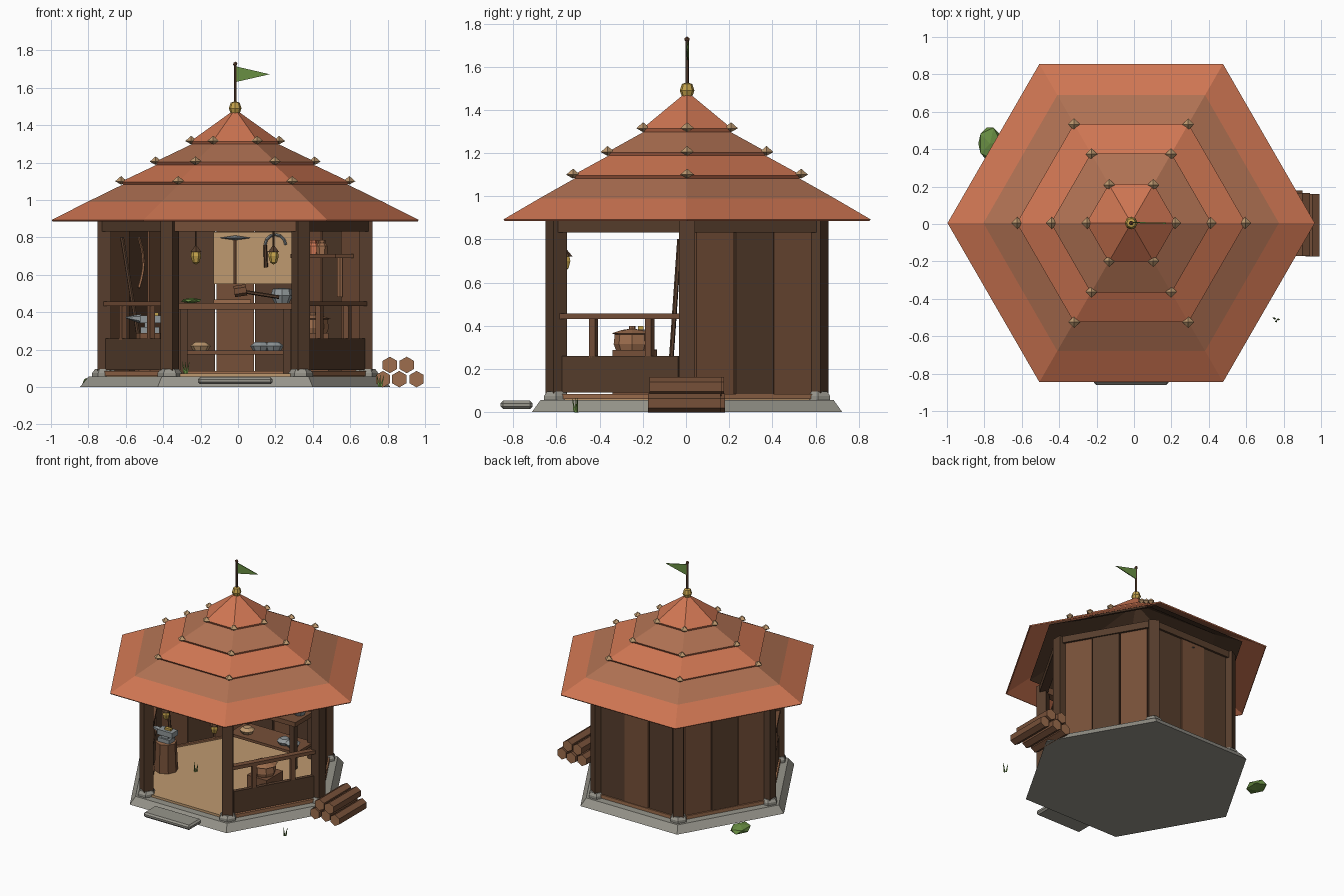
import bpy, bmesh, math
from mathutils import Vector, Matrix

if "Cube" in bpy.data.objects:
    bpy.data.objects.remove(bpy.data.objects["Cube"])

CX, CY = -0.015, 0.005
AP = 0.606            # distance from centre to each wall line


def mat(name, r, g, b):
    m = bpy.data.materials.new(name)
    m.diffuse_color = (r, g, b, 1)
    m.use_nodes = True
    m.node_tree.nodes["Principled BSDF"].inputs["Base Color"].default_value = m.diffuse_color
    return m


ROOF = mat("terracotta", 0.62, 0.18, 0.085)
FADED = mat("faded_terracotta", 0.43, 0.165, 0.085)
DARK = mat("dark_wood", 0.095, 0.048, 0.026)
MID = mat("mid_wood", 0.18, 0.08, 0.04)
LIGHT = mat("light_wood", 0.34, 0.155, 0.075)
TAN = mat("pale_wood", 0.52, 0.32, 0.16)
STONE = mat("stone", 0.31, 0.30, 0.26)
IRON = mat("iron", 0.28, 0.31, 0.32)
GOLD = mat("brass", 0.55, 0.36, 0.07)
GREEN = mat("leaf_green", 0.14, 0.27, 0.055)


def finish(name, bm, *mats):
    bmesh.ops.recalc_face_normals(bm, faces=bm.faces)
    me = bpy.data.meshes.new(name)
    bm.to_mesh(me)
    bm.free()
    ob = bpy.data.objects.new(name, me)
    for m in mats:
        me.materials.append(m)
    bpy.context.collection.objects.link(ob)
    return ob


def box(name, loc, size, m, rz=0.0, ry=0.0):
    bm = bmesh.new()
    bmesh.ops.create_cube(bm, size=1, matrix=Matrix.Translation(loc)
                          @ Matrix.Rotation(rz, 4, 'Z') @ Matrix.Rotation(ry, 4, 'Y')
                          @ Matrix.Diagonal((*size, 1)))
    return finish(name, bm, m)


def rod(name, a, b, r1, m, r2=None, n=6, end=None):
    """Tapered prism from point a to point b, optionally with its own end colour."""
    a, b = Vector(a), Vector(b)
    d = b - a
    bm = bmesh.new()
    bmesh.ops.create_cone(bm, cap_ends=True, segments=n, radius1=r1,
                          radius2=r1 if r2 is None else r2, depth=d.length,
                          matrix=Matrix.Translation((a + b) / 2)
                          @ d.to_track_quat('Z', 'Y').to_matrix().to_4x4())
    if end:
        for f in bm.faces:
            if abs(f.normal.dot(d.normalized())) > 0.9:
                f.material_index = 1
    return finish(name, bm, m, *([end] if end else []))


def lathe(name, profile, loc, mats, n=6, rule=None, start=0.0):
    """Stack of n-sided rings from (radius, height) pairs; rule(band) picks the colour."""
    bm = bmesh.new()
    rings = [[bm.verts.new((loc[0] + r * math.cos(start + math.tau * k / n),
                            loc[1] + r * math.sin(start + math.tau * k / n), loc[2] + z))
              for k in range(n)] for r, z in profile]
    for i in range(len(rings) - 1):
        for k in range(n):
            f = bm.faces.new((rings[i][k], rings[i][(k + 1) % n],
                              rings[i + 1][(k + 1) % n], rings[i + 1][k]))
            f.material_index = rule(i) if rule else 0
    bmesh.ops.remove_doubles(bm, verts=bm.verts, dist=0.0005)
    return finish(name, bm, *mats)


def blob(name, loc, size, m, sub=1):
    bm = bmesh.new()
    bmesh.ops.create_icosphere(bm, subdivisions=sub, radius=1,
                               matrix=Matrix.Translation(loc) @ Matrix.Diagonal((*size, 1)))
    return finish(name, bm, m)


def wall_pos(deg, t, n, z):
    a = math.radians(deg)
    return (CX + (AP + n) * math.cos(a) - t * math.sin(a),
            CY + (AP + n) * math.sin(a) + t * math.cos(a), z)


def wall_box(name, deg, t, n, z0, z1, width, depth, m):
    return box(name, wall_pos(deg, t, n, (z0 + z1) / 2), (depth, width, z1 - z0), m,
               math.radians(deg))


def corner(k, r, z):
    a = math.radians(60 * k)
    return (CX + r * math.cos(a), CY + r * math.sin(a), z)


# Stone base and plank floor
lathe("stone_base", [(0, 0), (0.83, 0), (0.785, 0.055), (0, 0.055)], (CX, CY, 0), [STONE])
lathe("floor", [(0, 0.05), (0.72, 0.05), (0.72, 0.072), (0, 0.072)], (CX, CY, 0), [TAN])
step = box("stone_step", (-0.015, -0.785, 0.034), (0.40, 0.15, 0.038), STONE)
bev = step.modifiers.new("bevel", 'BEVEL')
bev.width, bev.segments = 0.012, 1

# Corner posts with footings
for k in range(6):
    lathe("post_footing", [(0, 0.05), (0.065, 0.05), (0.065, 0.075), (0.05, 0.095), (0, 0.095)],
          corner(k, 0.70, 0), [STONE])
    box("post", corner(k, 0.70, 0.485), (0.07, 0.075, 0.80), DARK, math.radians(60 * k))

# Beams around the top and sills around the floor
for deg in range(30, 390, 60):
    wall_box("top_beam", deg, 0, 0, 0.832, 0.885, 0.69, 0.06, MID if deg == 270 else DARK)
    if deg != 270:
        wall_box("sill", deg, 0, 0, 0.06, 0.085, 0.63, 0.05, LIGHT)

# Three plank-covered walls
for deg in (30, 90, 150):
    for i in range(3):
        wall_box("wall_plank", deg, (i - 1) * 0.207, (i % 2) * 0.006, 0.078, 0.835,
                 0.20, 0.028, DARK if (i == 1) != (deg == 90) else MID)
box("tool_board", (0.08, CY + 0.575, 0.69), (0.42, 0.01, 0.28), TAN)

# Two half-open sides with low panel, rail and balusters
for deg in (210, 330):
    wall_box("low_panel", deg, 0, 0, 0.09, 0.26, 0.62, 0.03, DARK)
    wall_box("hand_rail", deg, 0, 0, 0.432, 0.458, 0.64, 0.045, MID)
    for t in (-0.15, 0.15):
        wall_box("baluster", deg, t, 0, 0.25, 0.44, 0.032, 0.03, MID)

# Tiered roof and dark inner lining
profile = [(0.975, 0.885), (0.982, 0.893), (0.79, 0.99), (0.60, 1.083), (0.612, 1.097),
           (0.42, 1.188), (0.43, 1.203), (0.232, 1.298), (0.24, 1.313), (0, 1.485)]
lathe("roof", profile, (CX, CY, 0), [ROOF, FADED], rule=lambda i: 1 if i in (2, 6) else 0)
lathe("roof_lining", [(0.80, 0.965), (0.60, 1.06), (0, 1.43)], (CX, CY, 0), [DARK])
for r, z in ((0.61, 1.10), (0.425, 1.205), (0.235, 1.315)):
    for k in range(6):
        lathe("roof_stud", [(0, -0.018), (0.032, 0), (0, 0.028)], corner(k, r, z), [TAN], n=4)

# Finial, pole and pennant
lathe("finial", [(0, -0.035), (0.024, -0.028), (0.034, 0), (0.024, 0.03), (0, 0.038)],
      (CX, CY, 1.49), [GOLD], n=8)
rod("flag_pole", (CX, CY, 1.5), (CX, CY, 1.725), 0.008, DARK)
blob("pole_knob", (CX, CY, 1.727), (0.013,) * 3, MID)
bm = bmesh.new()
flag = bm.faces.new([bm.verts.new(p) for p in
                     ((CX, CY, 1.715), (CX, CY, 1.63), (0.17, CY - 0.004, 1.672))])
ex = bmesh.ops.extrude_face_region(bm, geom=[flag])
bmesh.ops.translate(bm, vec=(0, 0.006, 0),
                    verts=[v for v in ex["geom"] if isinstance(v, bmesh.types.BMVert)])
finish("pennant", bm, GREEN)

# Lanterns under the front beam
for x in (-0.225, 0.19):
    rod("lantern_hook", (x, -0.56, 0.74), (x, -0.58, 0.84), 0.005, DARK)
    lathe("lantern", [(0, 0.655), (0.018, 0.665), (0.028, 0.70), (0.022, 0.725), (0, 0.725)],
          (x, -0.56, 0), [GOLD])
    rod("lantern_cap", (x, -0.56, 0.722), (x, -0.56, 0.755), 0.034, DARK, 0.006)

# Workbench along the back wall
box("bench_top", (-0.015, 0.42, 0.432), (0.62, 0.28, 0.035), MID)
box("bench_shelf", (-0.015, 0.43, 0.185), (0.58, 0.22, 0.02), MID)
for x in (-0.29, 0.26):
    for y in (0.31, 0.53):
        box("bench_leg", (x, y, 0.245), (0.04, 0.04, 0.35), DARK)
box("cutting_board", (-0.03, 0.40, 0.458), (0.20, 0.12, 0.018), LIGHT)
blob("herbs", (-0.25, 0.40, 0.462), (0.06, 0.05, 0.015), GREEN)
rod("mallet_head", (-0.02, 0.34, 0.51), (0.045, 0.34, 0.52), 0.03, MID)
rod("mallet_handle", (0.03, 0.34, 0.51), (0.22, 0.34, 0.48), 0.01, DARK)
lathe("bench_pot", [(0, 0), (0.04, 0), (0.06, 0.04), (0.05, 0.075), (0, 0.08)],
      (0.235, 0.42, 0.45), [IRON], n=8)
for i, x in enumerate((-0.20, 0.12, 0.19)):
    lathe("shelf_bowl", [(0, 0), (0.04, 0), (0.055, 0.025), (0.03, 0.045), (0, 0.045)],
          (x, 0.40, 0.195), [IRON if i else TAN], n=8)

# Tools hung on the board
rod("pick_handle", (-0.015, 0.565, 0.55), (-0.015, 0.565, 0.80), 0.009, MID)
lathe("pick_head", [(0, 0), (0.085, 0.012), (0, 0.025)], (-0.015, 0.56, 0.785), [IRON], n=4)
arc = [(0.20 + 0.055 * math.cos(a), 0.56, 0.76 + 0.055 * math.sin(a))
       for a in (i * math.pi / 6 for i in range(7))]
for a, b in zip(arc, arc[1:]):
    rod("sickle_blade", a, b, 0.007, IRON, n=4)
rod("sickle_handle", arc[-1], (0.15, 0.56, 0.64), 0.01, DARK)

# Bow on the back-left wall and leaning staff
bow = [wall_pos(150, 0.05 - 0.05 * math.sin(i * math.pi / 6), -0.04, 0.53 + 0.045 * i)
       for i in range(7)]
for a, b in zip(bow, bow[1:]):
    rod("bow", a, b, 0.008, LIGHT, n=5)
rod("leaning_staff", (-0.50, -0.08, 0.075), (-0.62, -0.03, 0.80), 0.011, DARK)

# Jar shelf and hanging tool on the back-right wall
wall_box("jar_shelf", 30, 0, -0.07, 0.69, 0.71, 0.48, 0.11, MID)
for i, t in enumerate((0.16, 0.09, 0.0)):
    lathe("jar", [(0, 0), (0.028, 0), (0.03, 0.045), (0.018, 0.06), (0.02, 0.075), (0, 0.075)],
          wall_pos(30, t, -0.07, 0.71), [(TAN, ROOF, LIGHT)[i]])
wall_box("hanging_paddle", 30, -0.12, -0.03, 0.48, 0.70, 0.035, 0.015, LIGHT)

# Anvil on a stump
SX, SY = -0.47, -0.21
rod("stump", (SX, SY, 0.07), (SX, SY, 0.29), 0.085, MID, 0.075, n=8, end=LIGHT)
box("anvil_foot", (SX, SY, 0.305), (0.10, 0.07, 0.03), IRON)
box("anvil_waist", (SX, SY, 0.33), (0.06, 0.045, 0.03), IRON)
box("anvil_face", (SX + 0.01, SY, 0.362), (0.13, 0.07, 0.04), IRON)
rod("anvil_horn", (SX - 0.05, SY, 0.365), (SX - 0.13, SY, 0.372), 0.025, IRON, 0.004)
box("brass_ingot", (SX + 0.02, SY, 0.39), (0.05, 0.025, 0.016), GOLD)

# Crate and lidded pot behind the right rail
box("crate", (0.40, -0.24, 0.18), (0.17, 0.20, 0.215), MID)
lathe("cooking_pot", [(0, 0), (0.07, 0), (0.085, 0.04), (0.08, 0.085), (0.095, 0.09),
                      (0.05, 0.105), (0.015, 0.11), (0.015, 0.125), (0, 0.125)],
      (0.40, -0.25, 0.275), [LIGHT], n=8)

# Log pile
for x, z, s in ((0.775, 0.042, 0), (0.862, 0.042, 0.01), (0.955, 0.042, -0.01),
                (0.812, 0.118, 0.005), (0.902, 0.118, -0.005)):
    rod("log", (x, -0.165 + s, z), (x, 0.17 + s, z), 0.044, MID, n=6, end=LIGHT)

# Bush and grass tufts
blob("bush", (-0.77, 0.43, 0.03), (0.07, 0.10, 0.03), GREEN)
for gx, gy, gz in ((0.76, -0.51, 0), (-0.28, -0.12, 0.07)):
    for dx, dy in ((-0.012, 0.004), (0.014, 0.0), (0.0, -0.008)):
        rod("grass_blade", (gx + dx / 2, gy + dy, gz), (gx + dx * 1.5, gy + dy * 2, gz + 0.065),
            0.007, GREEN, 0.001, n=3)
